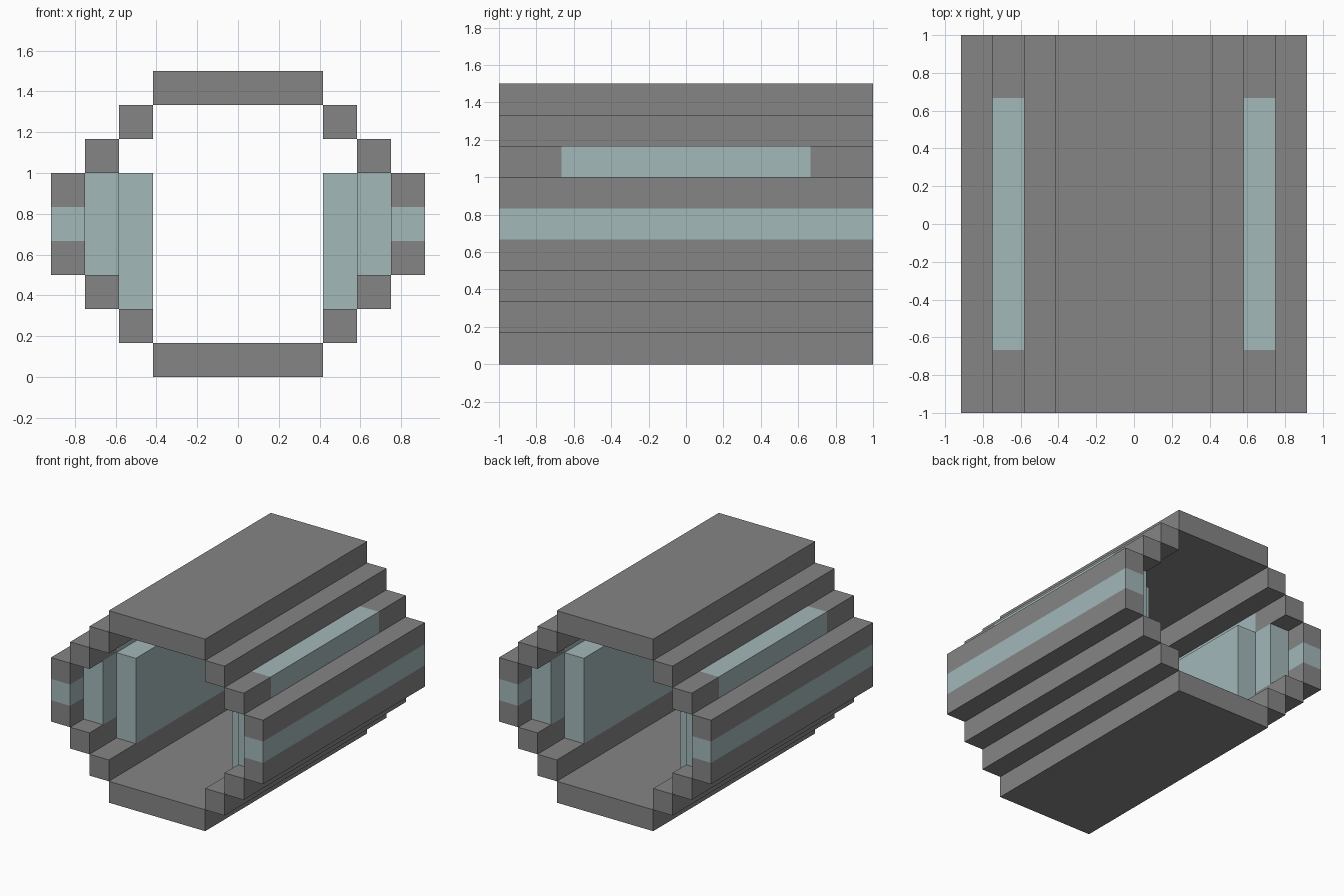
import bpy
import bmesh
from mathutils import Vector

U = 1 / 6  # block size: the whole model sits on this grid

old = bpy.data.objects.get("Cube")
if old:
    bpy.data.objects.remove(old, do_unlink=True)


def make_material(name, rgb):
    mat = bpy.data.materials.new(name)
    mat.use_nodes = True
    mat.diffuse_color = (*rgb, 1)
    mat.node_tree.nodes["Principled BSDF"].inputs["Base Color"].default_value = (*rgb, 1)
    return mat


GREY = make_material("stone grey", (0.235, 0.235, 0.235))
PALE = make_material("pale blue", (0.366, 0.479, 0.491))


def block(name, x, y, z, mat, band_axis=None, band=None):
    """Box between grid limits; an optional pale band is cut in along one axis."""
    low, high = Vector((x[0], y[0], z[0])), Vector((x[1], y[1], z[1]))
    bm = bmesh.new()
    bmesh.ops.create_cube(bm, size=1)
    for v in bm.verts:
        v.co = [(low[i] + high[i]) / 2 + v.co[i] * (high[i] - low[i]) for i in range(3)]
    if band:
        normal = Vector((0, 0, 0))
        normal[band_axis] = 1
        for limit in band:
            geom = bm.verts[:] + bm.edges[:] + bm.faces[:]
            bmesh.ops.bisect_plane(bm, geom=geom, plane_co=normal * limit, plane_no=normal)
        for f in bm.faces:
            f.material_index = int(band[0] < f.calc_center_median()[band_axis] < band[1])
    bmesh.ops.scale(bm, vec=(U, U, U), verts=bm.verts)
    bmesh.ops.recalc_face_normals(bm, faces=bm.faces)
    mesh = bpy.data.meshes.new(name)
    bm.to_mesh(mesh)
    bm.free()
    mesh.materials.append(mat)
    if band:
        mesh.materials.append(PALE)
    obj = bpy.data.objects.new(name, mesh)
    bpy.context.scene.collection.objects.link(obj)
    return obj


FULL = (-6, 6)

# Floor and roof slabs
block("floor", (-2.5, 2.5), FULL, (0, 1), GREY)
block("roof", (-2.5, 2.5), FULL, (8, 9), GREY)

for side, s in (("left", 1), ("right", -1)):
    def span(a, b):
        return tuple(sorted((s * a, s * b)))

    # Stepped beams of the round tunnel
    block(side + "_lower_step", span(2.5, 3.5), FULL, (1, 2), GREY)
    block(side + "_middle_step", span(3.5, 4.5), FULL, (2, 3), GREY)
    block(side + "_upper_step", span(2.5, 3.5), FULL, (7, 8), GREY)
    # Shoulder beam with a pale middle length
    block(side + "_shoulder_step", span(3.5, 4.5), FULL, (6, 7), GREY, 1, (-4, 4))
    # Outer wall with a pale stripe
    block(side + "_wall", span(4.5, 5.5), FULL, (3, 6), GREY, 2, (4, 5))
    # Pale inner lining
    block(side + "_outer_lining", span(3.5, 4.5), (-5, 5), (3, 6), PALE)
    block(side + "_inner_lining", span(2.5, 3.5), (-4, 4), (2, 6), PALE)
